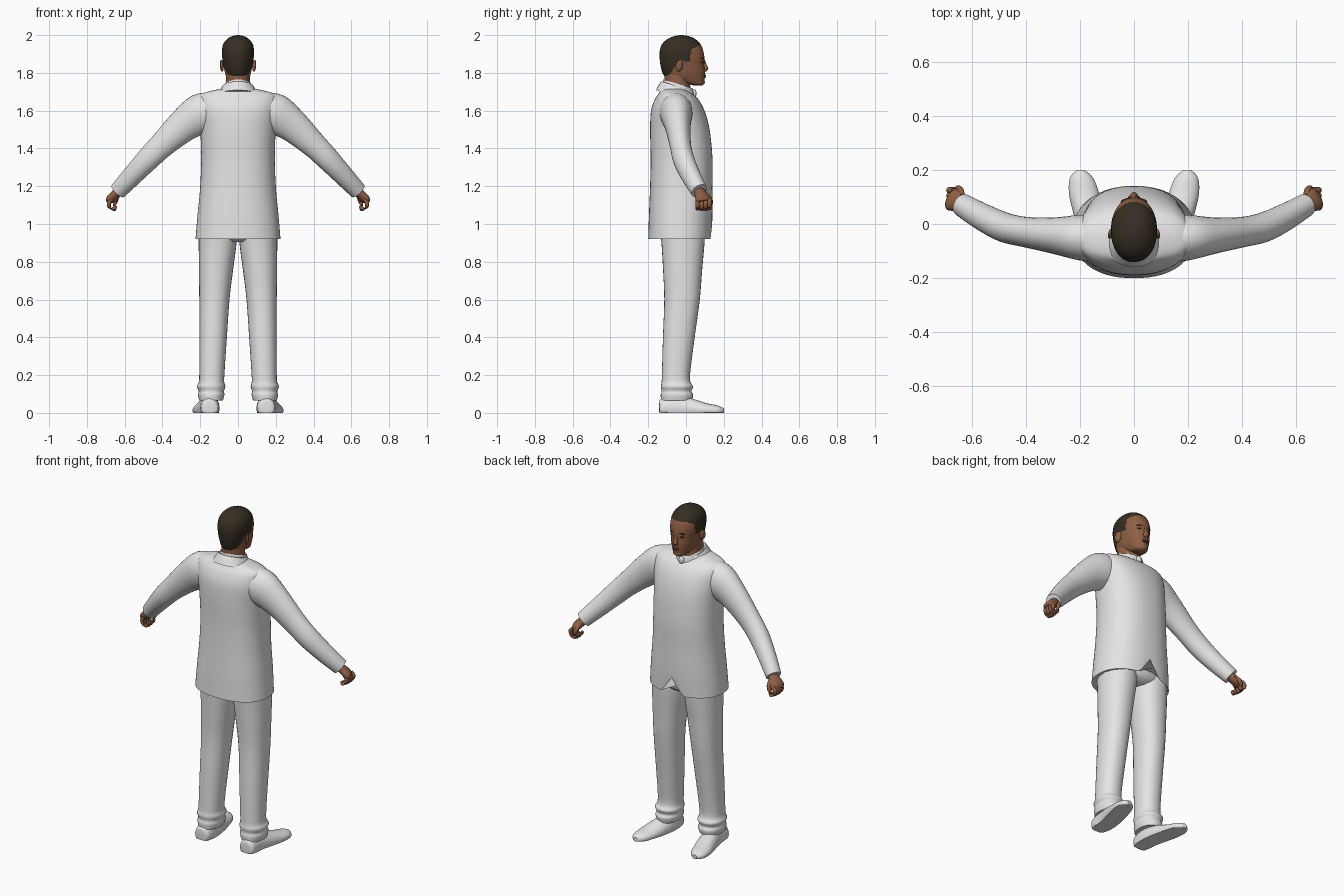
import bpy, bmesh, math
from mathutils import Vector, Matrix
from mathutils.bvhtree import BVHTree

if "Cube" in bpy.data.objects:
    bpy.data.objects.remove(bpy.data.objects["Cube"])

X, Y, Z = Vector((1, 0, 0)), Vector((0, 1, 0)), Vector((0, 0, 1))


def material(name, col):
    m = bpy.data.materials.new(name)
    m.diffuse_color = (*col, 1)
    m.use_nodes = True
    m.node_tree.nodes["Principled BSDF"].inputs["Base Color"].default_value = m.diffuse_color
    return m


SUIT = material("white cloth", (0.78, 0.78, 0.78))
SKIN = material("brown skin", (0.27, 0.115, 0.055))
HAIR = material("dark hair", (0.036, 0.027, 0.016))
LIP = material("lip brown", (0.16, 0.06, 0.035))


def finish(name, bm, mats, mirror=False):
    bmesh.ops.recalc_face_normals(bm, faces=bm.faces)
    me = bpy.data.meshes.new(name)
    bm.to_mesh(me)
    ob = bpy.data.objects.new(name, me)
    bpy.context.collection.objects.link(ob)
    for m in mats:
        me.materials.append(m)
    if mirror:
        ob.modifiers.new("Mirror", 'MIRROR').use_mirror_merge = False
    return ob


def spline(pts, steps):
    """Catmull-Rom through tuples of any length."""
    out = []
    for i in range(len(pts) - 1):
        a, b, c, d = (pts[max(i - 1, 0)], pts[i], pts[i + 1], pts[min(i + 2, len(pts) - 1)])
        for k in range(steps):
            t = k / steps
            out.append([0.5 * (2 * q + (r - p) * t + (2 * p - 5 * q + 4 * r - s) * t * t
                               + (3 * q - p - 3 * r + s) * t ** 3) for p, q, r, s in zip(a, b, c, d)])
    return out + [list(pts[-1])]


def loft(pts, axes=None, n=32, power=2.0, steps=4, tweak=None):
    """Stations (x, y, z, radius_u, radius_v) become capped rounded rings."""
    st = spline(pts, steps)
    bm = bmesh.new()
    rings = []
    for i, s in enumerate(st):
        c = Vector(s[:3])
        if axes:
            u, v = axes
        else:
            t = (Vector(st[min(i + 1, len(st) - 1)][:3]) - Vector(st[max(i - 1, 0)][:3])).normalized()
            u = t.cross(Z).normalized()
            v = u.cross(t)
        ring = []
        for k in range(n):
            a = 2 * math.pi * k / n
            ca, sa = math.cos(a), math.sin(a)
            p = c + u * math.copysign(abs(ca) ** (2 / power), ca) * s[3] \
                  + v * math.copysign(abs(sa) ** (2 / power), sa) * s[4]
            ring.append(bm.verts.new(tweak(p) if tweak else p))
        rings.append(ring)
    for a, b in zip(rings, rings[1:]):
        for k in range(n):
            bm.faces.new((a[k], a[(k + 1) % n], b[(k + 1) % n], b[k]))
    bm.faces.new(rings[0])
    bm.faces.new(rings[-1])
    return bm


def upright(rows, **kw):
    """Rows (z, half_width, y_back, y_front) make horizontal rings."""
    return loft([(0, (b + f) / 2, z, w, (f - b) / 2) for z, w, b, f in rows], (X, Y), **kw)


def ball(name, loc, size, mat, rot=(0, 0, 0), mirror=False):
    bm = bmesh.new()
    bmesh.ops.create_uvsphere(bm, u_segments=16, v_segments=10, radius=1)
    r = Matrix.Rotation(rot[2], 4, 'Z') @ Matrix.Rotation(rot[1], 4, 'Y') @ Matrix.Rotation(rot[0], 4, 'X')
    bm.transform(Matrix.Translation(loc) @ r @ Matrix.Diagonal((*size, 1)))
    return finish(name, bm, [mat], mirror)


# Jacket body with a cutaway at the front hem
def hem(p):
    if p.y > 0:
        p.z = max(p.z, 0.92 + 0.1 * (1 - abs(p.x) / 0.07))
    return p


jacket = upright([(.92, .225, -.2, .135), (1.05, .214, -.196, .14), (1.2, .2, -.19, .14),
                  (1.35, .195, -.187, .14), (1.5, .2, -.19, .125), (1.6, .212, -.185, .098),
                  (1.66, .212, -.165, .065), (1.69, .19, -.145, .03), (1.71, .12, -.13, .0),
                  (1.72, .06, -.1, -.02)], n=64, power=2.3, steps=5, tweak=hem)
surface = BVHTree.FromBMesh(jacket)
finish("jacket_body", jacket, [SUIT])


# Thin panels laid on the jacket surface
def panel(name, edge_a, edge_b, lift, radial=False, mirror=True):
    bm = bmesh.new()
    ea, eb = [[e[0].lerp(e[1], k / 6) if j < 0 else e[j].lerp(e[j + 1], k / 6)
               for j in range(len(e) - 1) for k in range(6)] + [e[-1]]
              for e in ([Vector(p) for p in edge_a], [Vector(p) for p in edge_b])]
    layers = []
    for h in (lift, -0.006):
        grid = []
        for p, q in zip(ea, eb):
            row = []
            for k in range(9):
                s = p.lerp(q, k / 8)
                d = Vector((math.cos(s.x), math.sin(s.x), 0)) if radial else Y
                o = Vector((0, -.03, s.y)) + d if radial else Vector((s.x, 1, s.y))
                hit = surface.ray_cast(o, -d)
                row.append(bm.verts.new(hit[0] + hit[1] * h * (1 if hit[1].dot(d) > 0 else -1)))
            grid.append(row)
        layers.append(grid)
        for a, b in zip(grid, grid[1:]):
            for k in range(8):
                bm.faces.new((a[k], a[k + 1], b[k + 1], b[k]))
    loops = [[*g[0], *[r[-1] for r in g[1:]], *g[-1][-2::-1], *[r[0] for r in g[-2:0:-1]]] for g in layers]
    m = len(loops[0])
    for k in range(m):
        bm.faces.new((loops[0][k], loops[0][(k + 1) % m], loops[1][(k + 1) % m], loops[1][k]))
    return finish(name, bm, [SUIT], mirror)


panel("lapel", [(.065, 1.695), (.045, 1.56), (.003, 1.36)], [(.1, 1.68), (.125, 1.57), (.012, 1.35)], .008)
panel("collar_wing", [(.085, 1.7), (.1, 1.645)], [(.105, 1.7), (.14, 1.635)], .006)
panel("necktie", [(-.014, 1.7), (-.024, 1.5), (-.006, 1.38)], [(.014, 1.7), (.024, 1.5), (.006, 1.38)],
      .005, mirror=False)
panel("pocket_flap", [(-.12, 1.115), (-.12, 1.165)], [(.85, 1.13), (.85, 1.18)], .008, radial=True)


# Collars slope down toward the front
def slope(p):
    p.z -= 0.3 * (p.y + 0.13)
    return p


finish("jacket_collar", upright([(1.70, .115, -.16, .05), (1.73, .095, -.145, .04), (1.755, .08, -.13, .028),
                                 (1.745, .07, -.12, .02)], tweak=slope), [SUIT])
finish("shirt_collar", upright([(1.71, .078, -.125, .05), (1.765, .07, -.122, .036),
                                (1.76, .064, -.116, .03)], tweak=slope), [SUIT])
ball("tie_knot", (0, .043, 1.692), (.017, .013, .022), SUIT)

# Sleeves
finish("sleeve", loft([(.14, -.055, 1.595, .085, .1), (.2, -.05, 1.58, .084, .108), (.29, -.043, 1.52, .068, .088),
                       (.4, -.03, 1.42, .056, .069), (.48, -.012, 1.34, .055, .062),
                       (.56, .026, 1.255, .05, .054), (.635, .07, 1.175, .043, .046)]), [SUIT], True)

# Fists
finish("palm", loft([(.61, .06, 1.2, .027, .022), (.64, .075, 1.165, .032, .024), (.668, .09, 1.135, .044, .023),
                     (.68, .096, 1.118, .036, .014)], n=20), [SKIN], True)
for i in range(4):
    y = .062 + .021 * i
    dz = (-.002, -.006, -.005, 0)[i]
    path = [(.667, 1.135, .009), (.683, 1.115 + dz, .012), (.68, 1.088 + dz, .011),
            (.66, 1.08 + dz, .011), (.648, 1.097 + dz, .008)]
    bm = bmesh.new()
    bm.free()
    finish("finger", loft([(x, y, z, r, r) for x, z, r in path], (Y, (X + Z * .6).normalized()), n=12), [SKIN], True)
finish("thumb", loft([(.638, .098, 1.165, .013, .013), (.642, .124, 1.14, .013, .012),
                      (.65, .132, 1.112, .011, .011), (.656, .128, 1.094, .005, .005)], (X, Y), n=12), [SKIN], True)

# Trousers with bunched cuffs
finish("trouser_hips", upright([(.905, .06, -.09, .06), (.94, .195, -.13, .1), (1.05, .19, -.15, .11)]), [SUIT])
finish("trouser_leg", loft([(.108, -.02, 1.0, .1, .12), (.108, -.016, .9, .1, .114), (.117, -.018, .75, .09, .103),
                            (.125, -.021, .6, .08, .094), (.132, -.038, .4, .073, .084),
                            (.138, -.052, .22, .067, .075), (.14, -.053, .165, .067, .076),
                            (.142, -.048, .14, .075, .085), (.141, -.05, .115, .067, .079),
                            (.142, -.048, .095, .07, .086), (.143, -.05, .065, .063, .082)],
                           (X, Y), power=2.2), [SUIT], True)


# Shoes with flat soles
def sole(p):
    p.z = max(p.z, 0)
    return p


finish("shoe", loft([(.15, -.142, .03, .018, .02), (.15, -.13, .025, .045, .052), (.15, -.05, .025, .052, .07),
                     (.165, .03, .02, .057, .056), (.184, .11, .015, .056, .036), (.194, .17, .012, .043, .027),
                     (.197, .2, .012, .014, .013)], (X, Z), tweak=sole), [SUIT], True)

# Neck
finish("neck", upright([(1.66, .07, -.115, .03), (1.74, .063, -.112, .022), (1.8, .062, -.115, .03),
                        (1.84, .055, -.1, .03)]), [SKIN])


# Head, hair chosen by a hairline that depends on depth
def hairline(y):
    line = [(-.2, 1.775), (-.085, 1.79), (-.06, 1.835), (-.025, 1.875), (.0, 1.855), (.022, 1.86),
            (.03, 1.925), (.07, 1.945), (.2, 1.95)]
    for (a, p), (b, q) in zip(line, line[1:]):
        if a <= y <= b:
            return p + (q - p) * (y - a) / (b - a)


head = upright([(1.733, .02, .045, .085), (1.742, .038, .0, .095), (1.76, .052, -.075, .097),
                (1.785, .064, -.115, .099), (1.81, .071, -.128, .1), (1.84, .077, -.135, .097),
                (1.87, .082, -.139, .098), (1.91, .085, -.14, .093), (1.95, .079, -.128, .078),
                (1.98, .057, -.097, .048), (1.995, .03, -.06, .012), (2.0, .006, -.03, -.018)],
               n=72, power=2.15, steps=6)
for f in head.faces:
    c = f.calc_center_median()
    f.material_index = int(c.z > hairline(c.y))
finish("head", head, [SKIN, HAIR])

# Facial features
finish("nose", loft([(0, .09, 1.872, .008, .008), (0, .097, 1.845, .009, .012), (0, .102, 1.822, .015, .016),
                     (0, .1, 1.81, .016, .01), (0, .097, 1.806, .008, .004)], (X, Y), n=16), [SKIN])
ball("ear", (.086, -.035, 1.838), (.009, .02, .032), SKIN, (-.15, .12, .3), True)
ball("eye", (.033, .087, 1.857), (.012, .005, .005), HAIR, (0, 0, -.35), True)
ball("eyebrow", (.034, .087, 1.876), (.018, .006, .0035), HAIR, (0, .05, -.4), True)
ball("upper_lip", (0, .099, 1.786), (.023, .007, .005), LIP)
ball("lower_lip", (0, .098, 1.778), (.02, .008, .005), LIP)
ball("chin", (0, .08, 1.75), (.026, .02, .015), SKIN)

# Smooth shading with crisp edges
for ob in bpy.context.scene.objects:
    ob.select_set(True)
    bpy.context.view_layer.objects.active = ob
bpy.ops.object.shade_smooth_by_angle(angle=math.radians(40))
